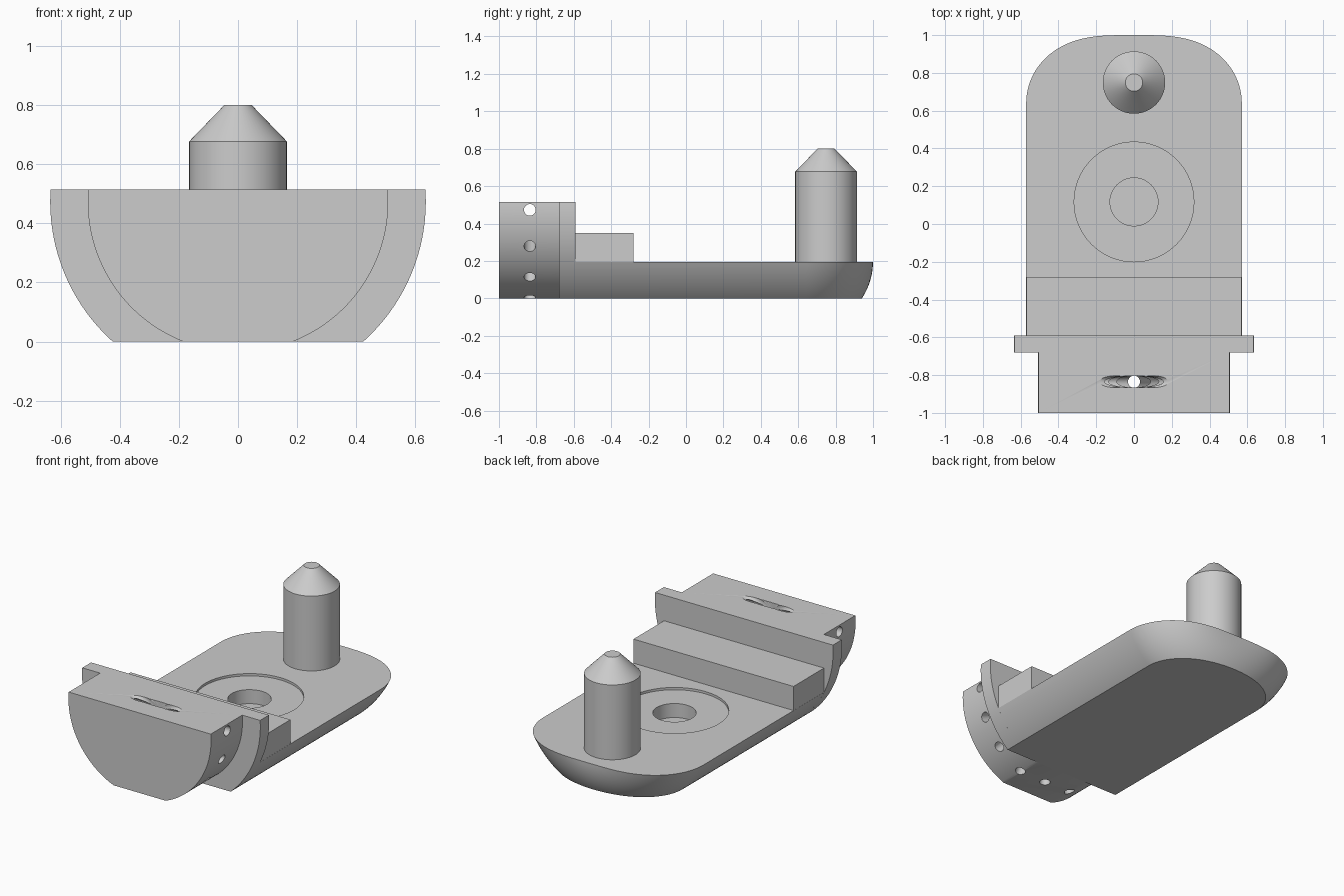
import bpy, bmesh, math
from mathutils import Matrix, Vector

if "Cube" in bpy.data.objects:
    bpy.data.objects.remove(bpy.data.objects["Cube"], do_unlink=True)

AXIS_Z = 0.473      # height of the long axis of the round body
R_OUT, R_IN = 0.635, 0.508
DRUM_TOP, PLATE_TOP = 0.515, 0.195
FLANGE_FRONT, FLANGE_BACK = -0.68, -0.59

grey = bpy.data.materials.new("plain grey")
grey.use_nodes = True
colour = (0.604, 0.604, 0.604, 1)
grey.diffuse_color = colour
grey.node_tree.nodes["Principled BSDF"].inputs["Base Color"].default_value = colour


def make(name, bm):
    bmesh.ops.recalc_face_normals(bm, faces=bm.faces)
    mesh = bpy.data.meshes.new(name)
    bm.to_mesh(mesh)
    bm.free()
    mesh.materials.append(grey)
    obj = bpy.data.objects.new(name, mesh)
    bpy.context.collection.objects.link(obj)
    return obj


def activate(obj):
    bpy.ops.object.select_all(action='DESELECT')
    obj.select_set(True)
    bpy.context.view_layer.objects.active = obj


def lathe(profile, centre, axis, side, steps=128):
    """Revolve (along axis, radius) points around an axis."""
    bm = bmesh.new()
    verts = [bm.verts.new(centre + axis * a + side * r) for a, r in profile]
    edges = [bm.edges.new(pair) for pair in zip(verts, verts[1:])]
    bmesh.ops.spin(bm, geom=verts + edges, cent=centre, axis=axis,
                   angle=math.tau, steps=steps)
    bmesh.ops.remove_doubles(bm, verts=bm.verts, dist=1e-5)
    return bm


def slice_flat(bm, z, direction):
    """Cut away everything beyond height z and close the cut."""
    bmesh.ops.bisect_plane(bm, geom=bm.verts[:] + bm.edges[:] + bm.faces[:],
                           plane_co=(0, 0, z), plane_no=(0, 0, direction),
                           clear_outer=True)
    rim = [e for e in bm.edges if e.is_boundary]
    bmesh.ops.holes_fill(bm, edges=rim, sides=0)


def trough(name, radius, front, back, steps=48):
    """Solid disc segment, flat above and below, extruded along y."""
    low = math.asin(-AXIS_Z / radius)
    high = math.asin((DRUM_TOP - AXIS_Z) / radius)
    angles = [low + (high - low) * i / steps for i in range(steps + 1)]
    right = [(radius * math.cos(a), AXIS_Z + radius * math.sin(a)) for a in angles]
    outline = right + [(-x, z) for x, z in reversed(right)]
    bm = bmesh.new()
    face = bm.faces.new([bm.verts.new((x, front, z)) for x, z in outline])
    grown = bmesh.ops.extrude_face_region(bm, geom=[face], use_keep_orig=True)
    moved = [g for g in grown["geom"] if isinstance(g, bmesh.types.BMVert)]
    bmesh.ops.translate(bm, verts=moved, vec=(0, back - front, 0))
    return make(name, bm)


def bore(target, centre, radius, depth, solver, rotation=Matrix(), segments=64):
    """Drill a round hole with a temporary cylinder."""
    bm = bmesh.new()
    bmesh.ops.create_cone(bm, cap_ends=True, segments=segments, radius1=radius,
                          radius2=radius, depth=depth,
                          matrix=Matrix.Translation(centre) @ rotation)
    cutter = make("drill", bm)
    cutter.hide_render = True
    mod = target.modifiers.new("bore", 'BOOLEAN')
    mod.operation = 'DIFFERENCE'
    mod.solver = solver
    mod.object = cutter
    activate(target)
    bpy.ops.object.modifier_apply(modifier=mod.name)
    bpy.data.objects.remove(cutter, do_unlink=True)


# Front drum and the wider flange behind it
drum = trough("front_drum", R_IN, -1, FLANGE_FRONT)
flange = trough("flange", R_OUT, FLANGE_FRONT, FLANGE_BACK)

# Ring of radial holes through the drum axis; tiny size and twist
# differences keep the crossing walls from coinciding
for k in range(8):
    turn = (Matrix.Rotation(k * math.pi / 8, 4, 'Y')
            @ Matrix.Rotation(0.02 * k + 0.01, 4, 'Z'))
    bore(drum, (0, -0.835, AXIS_Z), 0.032 - 0.0002 * k, 1.4, 'MANIFOLD', turn, 32)

# Long base plate with a rounded back end
FILLET = 0.36
arc = [i / 24 * math.pi / 2 for i in range(25)]
end = [(1 - FILLET + FILLET * math.sin(t), R_OUT - FILLET + FILLET * math.cos(t))
       for t in arc]
bm = lathe([(FLANGE_BACK, 0), (FLANGE_BACK, R_OUT)] + end + [(1, 0)],
           Vector((0, 0, AXIS_Z)), Vector((0, 1, 0)), Vector((1, 0, 0)))
slice_flat(bm, PLATE_TOP, 1)
slice_flat(bm, 0, -1)
base = make("base_plate", bm)

# Shallow round recess and deeper blind hole in the plate
for radius, floor in ((0.317, 0.18), (0.127, 0.09)):
    height = 0.4
    bore(base, (0, 0.117, floor + height / 2), radius, height, 'EXACT')

# Raised step behind the flange
bm = bmesh.new()
bmesh.ops.create_cube(bm, size=1, matrix=Matrix.Translation((0, -0.435, 0.2725))
                      @ Matrix.Diagonal((1.14, 0.31, 0.155, 1)))
step = make("step_block", bm)

# Upright locating pin with a conical tip
pin = make("locating_pin", lathe(
    [(0.18, 0), (0.18, 0.165), (0.677, 0.165), (0.8, 0.046), (0.8, 0)],
    Vector((0, 0.749, 0)), Vector((0, 0, 1)), Vector((1, 0, 0)), 64))

# Smooth the round walls, keep the machined edges crisp
for obj in (drum, flange, base, pin):
    activate(obj)
    bpy.ops.object.shade_smooth_by_angle(angle=math.radians(30))
